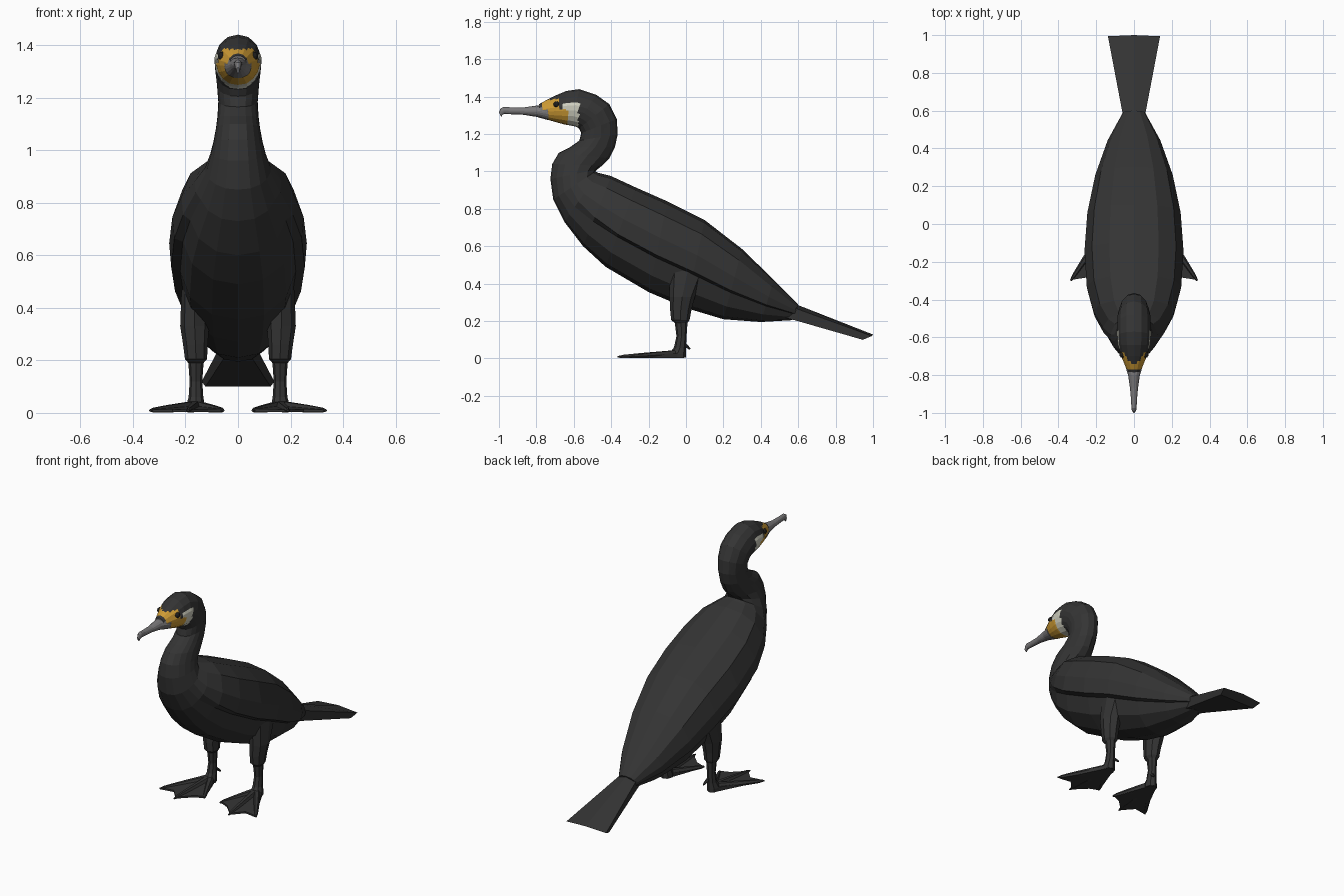
import bpy, bmesh, math
from mathutils import Vector

if "Cube" in bpy.data.objects:
    bpy.data.objects.remove(bpy.data.objects["Cube"])


def material(name, rgb):
    m = bpy.data.materials.new(name)
    m.diffuse_color = (*rgb, 1)
    m.use_nodes = True
    m.node_tree.nodes["Principled BSDF"].inputs["Base Color"].default_value = m.diffuse_color
    return m


BLACK = material("plumage black", (0.034, 0.034, 0.034))
GREY = material("beak grey", (0.19, 0.185, 0.19))
YELLOW = material("face yellow", (0.62, 0.33, 0.035))
WHITE = material("cheek white", (0.62, 0.62, 0.52))
EYE = material("eye black", (0.012, 0.012, 0.012))


def finish(name, bm, mats, mirror=False):
    bmesh.ops.recalc_face_normals(bm, faces=bm.faces)
    me = bpy.data.meshes.new(name)
    bm.to_mesh(me)
    bm.free()
    for m in mats:
        me.materials.append(m)
    ob = bpy.data.objects.new(name, me)
    bpy.context.collection.objects.link(ob)
    if mirror:
        ob.modifiers.new("mirror", 'MIRROR')
    return ob


def loft(bm, rings):
    """Skin closed rings of points and cap both ends."""
    loops = [[bm.verts.new(p) for p in r] for r in rings]
    for a, b in zip(loops, loops[1:]):
        for i in range(len(a)):
            j = (i + 1) % len(a)
            bm.faces.new((a[i], a[j], b[j], b[i]))
    bm.faces.new(loops[0])
    bm.faces.new(loops[-1])


# Half cross-sections: (width fraction, height fraction)
WINGED = [(0, 1), (.5, .97), (.85, .84), (1, .6), (.97, .41), (.84, .38), (.7, .18), (.38, .04), (0, 0)]
ROUND = [(0, 1), (.45, .95), (.8, .8), (1, .56), (.98, .42), (.87, .26), (.68, .13), (.38, .03), (0, 0)]


def section(ty, tz, by, bz, w, k=0.0):
    """Ring between a top and a bottom point; k blends in folded wings."""
    half = []
    for (a, t), (c, u) in zip(ROUND, WINGED):
        x, h = a + (c - a) * k, t + (u - t) * k
        half.append(Vector((x * w, by + (ty - by) * h, bz + (tz - bz) * h)))
    return half + [Vector((-p.x, p.y, p.z)) for p in half[-2:0:-1]]


def refine(rings, n):
    """Subdivide rings linearly along and around."""
    around = [[r[i].lerp(r[(i + 1) % len(r)], j / n) for i in range(len(r)) for j in range(n)]
              for r in rings]
    out = [[p.lerp(q, j / n) for p, q in zip(a, b)]
           for a, b in zip(around, around[1:]) for j in range(n)]
    return out + [around[-1]]


# Body with folded wings, and neck
NECK_TOP = (-.365, 1.2, -.57, 1.165, .075)
body = [
    (.60, .29, .57, .205, .06, 1),
    (.47, .42, .40, .195, .14, 1),
    (.30, .585, .20, .21, .205, 1),
    (.10, .74, 0, .27, .247, 1),
    (-.10, .84, -.20, .355, .262, 1),
    (-.27, .915, -.43, .49, .25, 1),
    (-.40, .975, -.55, .60, .215, .8),
    (-.47, .993, -.65, .73, .165, .4),
    (-.485, 1.0, -.71, .85, .125),
    (-.475, 1.01, -.725, .96, .105),
    (-.45, 1.03, -.715, 1.04, .093),
    (-.41, 1.07, -.68, 1.10, .084),
    (-.38, 1.13, -.62, 1.13, .078),
    NECK_TOP]
bm = bmesh.new()
loft(bm, [section(*r) for r in body])
finish("body_and_neck", bm, [BLACK])

# Head, with face patches coloured by position
head = [
    NECK_TOP,
    (-.37, 1.28, -.56, 1.205, .08),
    (-.41, 1.36, -.572, 1.23, .086),
    (-.48, 1.41, -.59, 1.24, .089),
    (-.57, 1.44, -.615, 1.245, .089),
    (-.64, 1.43, -.645, 1.25, .084),
    (-.70, 1.405, -.69, 1.262, .07),
    (-.74, 1.385, -.735, 1.275, .052),
    (-.785, 1.36, -.78, 1.288, .034)]
bm = bmesh.new()
loft(bm, refine([section(*r) for r in head], 3))
for f in bm.faces:
    c = f.calc_center_median()
    y, z = c.y, c.z
    if z < 1.335 and -.735 < y < -.635 or -.765 < y < -.68 and 1.33 <= z < 1.385:
        f.material_index = 2
    elif z < 1.37 and -.655 < y < -.575 and z > 1.2:
        f.material_index = 3
    elif y <= -.735 and z < 1.345:
        f.material_index = 1
finish("head", bm, [BLACK, GREY, YELLOW, WHITE])

# Eyes
bm = bmesh.new()
bmesh.ops.create_uvsphere(bm, u_segments=10, v_segments=6, radius=.017)
bmesh.ops.translate(bm, verts=bm.verts, vec=(.06, -.692, 1.358))
finish("eyes", bm, [EYE], True)

# Hooked beak
beak = [
    (-.74, 1.352, -.735, 1.274, .051),
    (-.80, 1.352, -.80, 1.292, .031),
    (-.87, 1.342, -.87, 1.303, .021),
    (-.94, 1.343, -.94, 1.306, .015),
    (-.975, 1.345, -.972, 1.307, .014),
    (-.993, 1.335, -.982, 1.302, .011),
    (-1.0, 1.315, -.988, 1.292, .006)]
bm = bmesh.new()
loft(bm, [section(*r) for r in beak])
finish("beak", bm, [GREY])

# Fan tail: centre ridge and edges, top and bottom
bm = bmesh.new()
loft(bm, [[Vector(p) for p in ((-w, yt - .006, zt - d), (0, yt, zt), (w, yt - .006, zt - d),
                               (w * .9, yb, zb), (0, yb, zb), (-w * .9, yb, zb))]
          for w, yt, zt, d, yb, zb in ((.05, .54, .31, .03, .52, .22),
                                       (.062, .60, .285, .02, .58, .205),
                                       (.138, 1.0, .128, .008, .945, .1))])
finish("tail", bm, [BLACK])

# Legs: feathered thigh and shank
leg = [  # z, x, y, x radius, y radius
    (.47, .165, .01, .05, .10),
    (.33, .165, -.02, .055, .068),
    (.26, .162, -.028, .047, .057),
    (.205, .16, -.03, .042, .049),
    (.19, .16, -.026, .029, .034),
    (.12, .16, -.024, .024, .027),
    (.06, .16, -.032, .028, .032),
    (.025, .162, -.045, .036, .045),
    (.004, .162, -.045, .036, .045)]
bm = bmesh.new()
loft(bm, [[Vector((x + rx * math.cos(i * math.pi / 4), y + ry * math.sin(i * math.pi / 4), z))
           for i in range(8)] for z, x, y, rx, ry in leg])
finish("legs", bm, [BLACK], True)

# Webbed feet: scalloped web, three toes and a hind spur
TIPS = [(.055, -.26), (.19, -.365), (.335, -.3)]
outline = [(.145, -.01), (.057, -.25), (.115, -.275), (.19, -.35), (.25, -.283),
           (.325, -.295), (.18, -.01)]
bm = bmesh.new()
loft(bm, [[Vector((x, y, z + rise * max(0, y + .3))) for x, y in outline]
          for z, rise in ((.003, 0), (.013, .06))])
finish("foot_webs", bm, [BLACK], True)


def toe(bm, a, b, r0, r1):
    a, b = Vector(a), Vector(b)
    side = (b - a).cross(Vector((0, 0, 1))).normalized()
    up = side.cross(b - a).normalized()
    rings = []
    for t, r in ((0, r0), (.6, (r0 + r1) / 2), (.9, r1 * 1.2), (1, r1 * .5)):
        c = a.lerp(b, t)
        rings.append([c + side * r * math.cos(i * math.pi / 3) + up * r * math.sin(i * math.pi / 3)
                      for i in range(6)])
    loft(bm, rings)


bm = bmesh.new()
for x, y in TIPS:
    toe(bm, (.16, -.04, .026), (x, y, .009), .023, .009)
toe(bm, (.15, -.02, .085), (.135, .022, .05), .012, .005)
finish("toes", bm, [BLACK], True)
